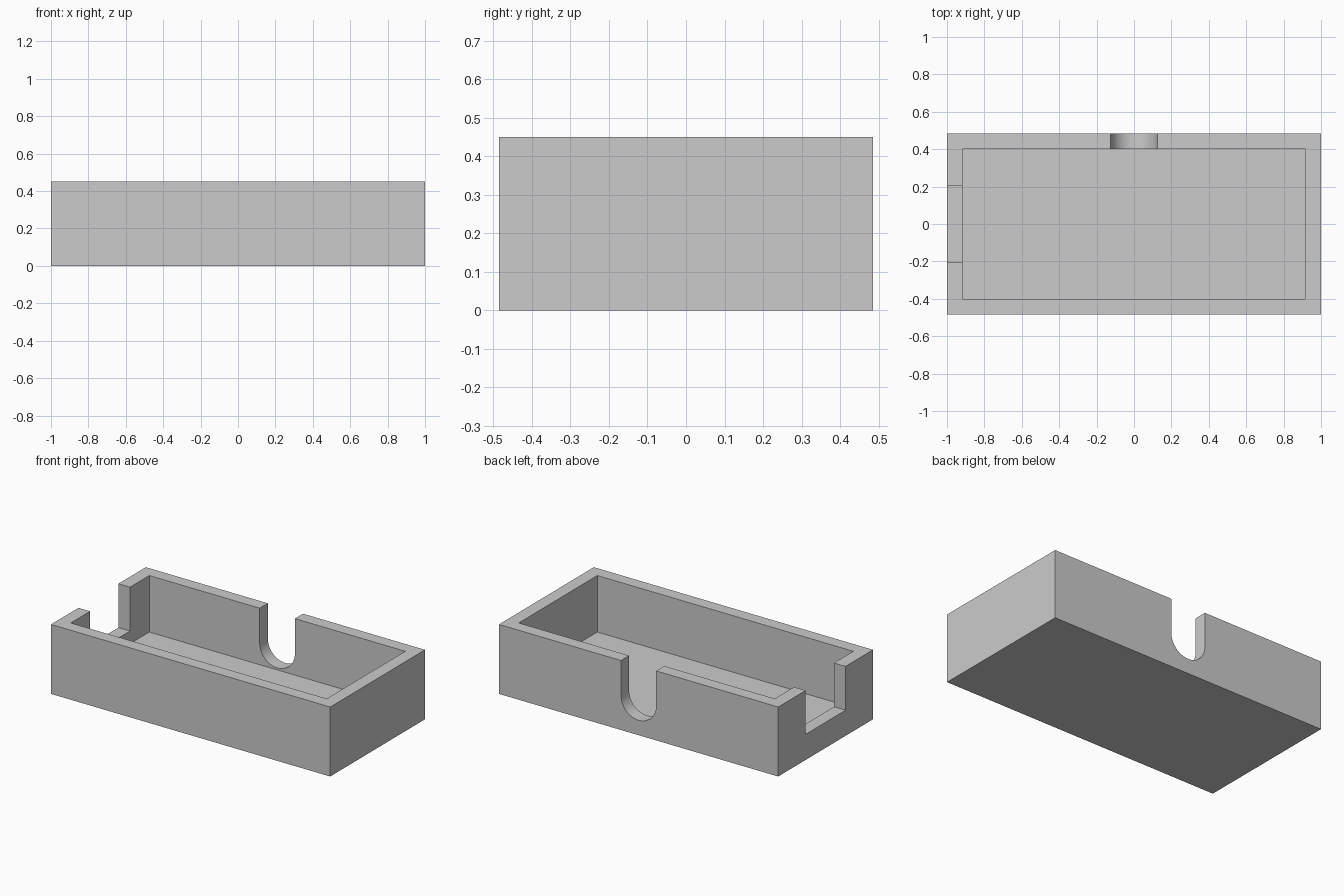
import bpy, bmesh
from math import pi, sin, cos

if "Cube" in bpy.data.objects:
    bpy.data.objects.remove(bpy.data.objects["Cube"])

L, W, H = 2.0, 0.97, 0.45   # outer size
T = 0.083                   # wall and floor thickness


def mesh_object(name, bm):
    bmesh.ops.recalc_face_normals(bm, faces=bm.faces)
    mesh = bpy.data.meshes.new(name)
    bm.to_mesh(mesh)
    bm.free()
    obj = bpy.data.objects.new(name, mesh)
    bpy.context.collection.objects.link(obj)
    return obj


def box(name, lo, hi):
    bm = bmesh.new()
    bmesh.ops.create_cube(bm, size=1)
    for v in bm.verts:
        v.co = [(a + b) / 2 + c * (b - a) for a, b, c in zip(lo, hi, v.co)]
    return mesh_object(name, bm)


def extrude_y(name, profile, y0, y1):
    bm = bmesh.new()
    face = bm.faces.new([bm.verts.new((x, y0, z)) for x, z in profile])
    ext = bmesh.ops.extrude_face_region(bm, geom=[face])
    for g in ext["geom"]:
        if isinstance(g, bmesh.types.BMVert):
            g.co.y = y1
    return mesh_object(name, bm)


def cut(target, cutter):
    mod = target.modifiers.new("cut", 'BOOLEAN')
    mod.operation = 'DIFFERENCE'
    mod.solver = 'EXACT'
    mod.object = cutter
    cutter.hide_render = True
    bpy.context.view_layer.objects.active = target
    bpy.ops.object.modifier_apply(modifier=mod.name)
    bpy.data.objects.remove(cutter)


# Open-topped tray body
tray = box("tray", (-L / 2, -W / 2, 0), (L / 2, W / 2, H))

# Inner cavity
cut(tray, box("cavity_cutter", (-L / 2 + T, -W / 2 + T, T + 0.001),
              (L / 2 - T, W / 2 - T, H + 0.2)))

# Rectangular notch in the left wall
cut(tray, box("notch_cutter", (-L / 2 - 0.1, -0.204, 0.166),
              (-L / 2 + T + 0.1, 0.204, H + 0.2)))

# Round-bottomed slot in the back wall
r, zc, n = 0.126, 0.223, 32
arc = [(r * cos(pi + pi * i / n), zc + r * sin(pi + pi * i / n)) for i in range(n + 1)]
profile = arc + [(r, H + 0.2), (-r, H + 0.2)]
cut(tray, extrude_y("slot_cutter", profile, W / 2 - T - 0.1, W / 2 + 0.1))

# Smooth only the curved slot floor
bpy.ops.object.select_all(action='DESELECT')
tray.select_set(True)
bpy.context.view_layer.objects.active = tray
bpy.ops.object.shade_smooth_by_angle(angle=pi / 6)
